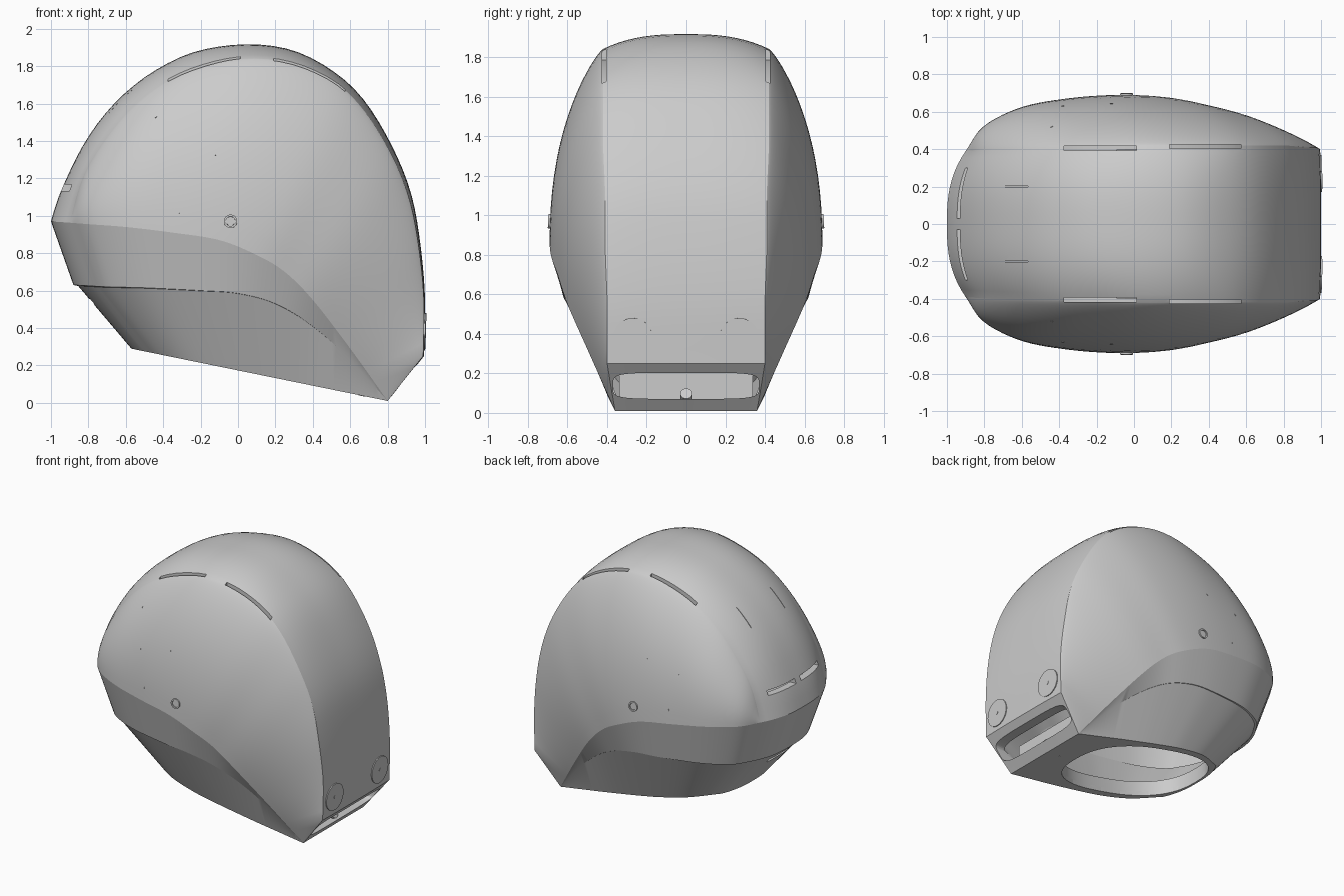
import bpy, bmesh, math
from mathutils import Vector as V

if bpy.data.objects.get("Cube"):
    bpy.data.objects.remove(bpy.data.objects["Cube"])

grey = bpy.data.materials.new("shell_grey")
grey.use_nodes = True
grey.diffuse_color = (0.6, 0.6, 0.6, 1)
grey.node_tree.nodes["Principled BSDF"].inputs["Base Color"].default_value = (0.6, 0.6, 0.6, 1)

N, CH, U, S = 52, 4, 10, 18      # samples along, on the rear chamfer, across the band, up the sides


def curve(pts, n):
    """Smooth curve through the points, resampled evenly by length."""
    p = [V(q) for q in pts]
    p = [2 * p[0] - p[1]] + p + [2 * p[-1] - p[-2]]
    fine = []
    for a, b, c, d in zip(p, p[1:], p[2:], p[3:]):
        for k in range(20):
            t = k / 20
            fine.append(0.5 * (2*b + (c - a)*t + (2*a - 5*b + 4*c - d)*t*t + (3*b - a - 3*c + d)*t**3))
    fine.append(p[-2])
    dist = [0]
    for a, b in zip(fine, fine[1:]):
        dist.append(dist[-1] + (b - a).length)
    out, j = [], 0
    for i in range(n):
        goal = dist[-1] * i / (n - 1)
        while j < len(dist) - 2 and dist[j + 1] < goal:
            j += 1
        out.append(fine[j].lerp(fine[j + 1], (goal - dist[j]) / (dist[j + 1] - dist[j])))
    return out


def extend(path, end):
    return path + [path[-1].lerp(V(end), (i + 1) / CH) for i in range(CH)]


def floor_z(x):
    return 0.01 + (0.8 - x) * 0.204


def mesh_object(name, bm):
    me = bpy.data.meshes.new(name)
    bm.to_mesh(me)
    bm.free()
    me.materials.append(grey)
    ob = bpy.data.objects.new(name, me)
    bpy.context.collection.objects.link(ob)
    return ob


def smooth(ob):
    bpy.ops.object.select_all(action='DESELECT')
    ob.select_set(True)
    bpy.context.view_layer.objects.active = ob
    bpy.ops.object.shade_smooth_by_angle(angle=math.radians(26), keep_sharp_edges=True)


# Guide curves: centre line, shoulder crease, visor top, visor bottom, base
ridge = extend(curve([(-1, 0, .97), (-.965, 0, 1.085), (-.91, 0, 1.215), (-.835, 0, 1.365), (-.735, 0, 1.515),
                      (-.6, 0, 1.66), (-.43, 0, 1.785), (-.22, 0, 1.88), (.05, 0, 1.917), (.3, 0, 1.882),
                      (.52, 0, 1.765), (.68, 0, 1.61), (.825, 0, 1.37), (.925, 0, 1.12), (.975, 0, .85),
                      (1, 0, .556), (.995, 0, .25)], N), (.8, 0, .01))
crease = extend(curve([(-.9, .39, .963), (-.835, .395, 1.19), (-.74, .4, 1.365), (-.59, .405, 1.555),
                       (-.41, .41, 1.7), (-.22, .41, 1.79), (.03, .42, 1.84), (.27, .42, 1.82), (.5, .42, 1.725),
                       (.66, .42, 1.58), (.808, .42, 1.35), (.91, .41, 1.11), (.964, .41, .85), (.994, .4, .55),
                       (.99, .4, .25)], N), (.8, .36, .01))
T = N + CH
visor_top = curve([(-.9, .39, .963), (-.8, .525, .955), (-.6, .625, .94), (-.35, .672, .91), (-.1, .69, .87),
                   (.1, .682, .79), (.25, .65, .7), (.4, .6, .55), (.6, .485, .29), (.8, .36, .01)], T)
visor_low = curve([(-.79, .36, .625), (-.7, .47, .62), (-.5, .565, .615), (-.2, .615, .6), (0, .62, .585),
                   (.2, .59, .53), (.4, .525, .41), (.6, .445, .23), (.8, .36, .01)], T)
base = curve([(x, y, floor_z(x)) for x, y in
              [(-.5, .28), (-.3, .385), (-.1, .42), (.1, .42), (.4, .4), (.6, .38), (.8, .36)]], T)


def across(a, b):
    """Rounded line from the centre plane out to the crease."""
    row = []
    for i in range(U + 1):
        u = i / U
        q = a.lerp(b, u ** 2.7)
        row.append(V((q.x, u * b.y, q.z)))
    return row


def ring(nose, side):
    return across(V(nose), side[0]) + side[1:]


band = [across(a, b) for a, b in zip(ridge, crease)]
sides = []
for k in range(S + 1):
    s = math.sin(k / S * math.pi / 2)
    row = []
    for b, c in zip(visor_top, crease):
        q = b.lerp(c, s)
        q.y = c.y + (b.y - c.y) * max(0, 1 - s ** 2.2) ** 0.85
        row.append(q)
    sides.append(row)
brow = band[0] + visor_top[1:]
rim = ring((-.88, 0, .63), visor_low)
step = []
for i, q in enumerate(rim):
    f = 0.03 * (1 - i / (len(rim) - 1)) ** 2
    step.append(V((q.x * (1 - f), q.y * (1 - f), q.z - f * 0.2)))

# Outer shell, both halves, with sharp visor lines
bm = bmesh.new()
for rows in (band, sides, [brow, rim, step, ring((-.57, 0, floor_z(-.57)), base)]):
    for m in (1, -1):
        g = [[bm.verts.new((q.x, q.y * m, q.z)) for q in r] for r in rows]
        for a, b in zip(g, g[1:]):
            for i in range(len(a) - 1):
                bm.faces.new((a[i], a[i + 1], b[i + 1], b[i]))
bmesh.ops.remove_doubles(bm, verts=bm.verts, dist=0.0008)
bmesh.ops.holes_fill(bm, edges=[e for e in bm.edges if e.is_boundary], sides=0)
bmesh.ops.recalc_face_normals(bm, faces=bm.faces)
for line in (brow, rim):
    keys = {(round(q.x, 4), round(q.y, 4), round(q.z, 4)) for q in line}
    for e in bm.edges:
        if all((round(v.co.x, 4), round(abs(v.co.y), 4), round(v.co.z, 4)) in keys for v in e.verts):
            e.smooth = False

# Reduced inside-out copy as the inner wall
copy = bmesh.ops.duplicate(bm, geom=bm.verts[:] + bm.edges[:] + bm.faces[:])["geom"]
for v in (e for e in copy if isinstance(e, bmesh.types.BMVert)):
    v.co = V((0, 0, .85)) + (v.co - V((0, 0, .85))) * 0.95
bmesh.ops.reverse_faces(bm, faces=[e for e in copy if isinstance(e, bmesh.types.BMFace)])
shell = mesh_object("helmet_shell", bm)


def prism(name, low, high, caps=True):
    bm = bmesh.new()
    a, b = [[bm.verts.new(q) for q in r] for r in (low, high)]
    n = len(a)
    for i in range(n):
        bm.faces.new((a[i], a[(i + 1) % n], b[(i + 1) % n], b[i]))
    if caps:
        bm.faces.new(a[::-1])
        bm.faces.new(b)
    bmesh.ops.recalc_face_normals(bm, faces=bm.faces)
    return mesh_object(name, bm)


def oval(a, b, power, n=56):
    out = []
    for i in range(n):
        t = 2 * math.pi * i / n
        c, s = math.cos(t), math.sin(t)
        out.append((a * math.copysign(abs(c) ** (2 / power), c), b * math.copysign(abs(s) ** (2 / power), s)))
    return out


def box(name, centre, size):
    x, y, z = (d / 2 for d in size)
    c = V(centre)
    corners = [(-x, -y), (x, -y), (x, y), (-x, y)]
    return prism(name, [c + V((p, q, -z)) for p, q in corners], [c + V((p, q, z)) for p, q in corners])


def slit(path, x0, x1, y, width, depth):
    """Thin curved slot following a guide curve between two x positions."""
    pts = [q for q in path if x0 <= q.x <= x1 and q.z > 1]
    line = [V((q.x, y, q.z + depth)) for q in pts] + [V((q.x, y, q.z - depth)) for q in pts[::-1]]
    h = V((0, width / 2, 0))
    return prism("slit_cutter", [q - h for q in line], [q + h for q in line])


# Openings: neck, rear vent, brow slots, chin slot, crown slots
neck = [(x - .01, y) for x, y in oval(.54, .365, 2.5)]
cutters = [prism("neck_cutter", [(x, y, floor_z(x) - .1) for x, y in neck], [(x, y, floor_z(x) + .1) for x, y in neck]),
           prism("vent_cutter", [(.76, y, .137 + z) for y, z in oval(.37, .066, 5)],
                 [(1.2, y, .137 + z) for y, z in oval(.37, .066, 5)]),
           box("chin_cutter", (-.76, 0, .54), (.2, .26, .03))]
fine_ridge, fine_crease = curve(ridge, 300), curve(crease, 300)
for m in (1, -1):
    cutters += [box("brow_cutter", (-.93, m * .165, 1.15), (.2, .27, .035)),
                slit(fine_crease, -.38, .02, m * .405, .022, .05),
                slit(fine_crease, .18, .58, m * .415, .022, .05),
                slit(fine_ridge, -.69, -.56, m * .2, .004, .03)]
for c in cutters:
    c.hide_render = True
    mod = shell.modifiers.new(c.name, 'BOOLEAN')
    mod.operation, mod.solver, mod.object = 'DIFFERENCE', 'EXACT', c
bpy.context.view_layer.update()
bpy.ops.object.select_all(action='DESELECT')
shell.select_set(True)
bpy.context.view_layer.objects.active = shell
bpy.ops.object.convert(target='MESH')
for c in cutters:
    bpy.data.objects.remove(c)
smooth(shell)
bpy.context.view_layer.update()

# Inner collar of the neck opening and back wall of the rear vent
smooth(prism("neck_collar", [(x, y, floor_z(x) + .005) for x, y in neck],
             [(x, y, floor_z(x) + .11) for x, y in neck], caps=False))
box("vent_back_wall", (.74, 0, .15), (.01, .68, .18))


def disc(name, centre, axis, radius, thick, hole=0):
    """Round plate, or a washer when a hole radius is given."""
    turn = V((0, 0, 1)).rotation_difference(V(axis))
    profile = [(hole, -thick / 2), (radius, -thick / 2), (radius, thick / 2), (hole, thick / 2)]
    bm = bmesh.new()
    n = 28
    rings = [[bm.verts.new(V(centre) + turn @ V((r * math.cos(2 * math.pi * i / n), r * math.sin(2 * math.pi * i / n), z)))
              for r, z in profile] for i in range(n)]
    for a, b in zip(rings, rings[1:] + rings[:1]):
        for k in range(4):
            bm.faces.new((a[k], b[k], b[(k + 1) % 4], a[(k + 1) % 4]))
    bmesh.ops.remove_doubles(bm, verts=bm.verts, dist=1e-5)
    bmesh.ops.recalc_face_normals(bm, faces=bm.faces)
    smooth(mesh_object(name, bm))


# Pivot bolts, side pins, rear port covers
for m, side in ((1, "back"), (-1, "front")):
    for k, (x, z, r) in enumerate([(-.04, .97, .036), (-.44, 1.53, .007), (-.12, 1.33, .007),
                                   (-.38, 1.27, .007), (-.32, 1.01, .007)]):
        hit, loc, nor, _ = shell.ray_cast(V((x, m * 2, z)), V((0, -m, 0)))
        if hit and k == 0:
            disc("pivot_ring_" + side, loc, nor, r, .02, r * .7)
            disc("pivot_bolt_" + side, loc, nor, r * .65, .01)
        elif hit:
            disc("side_pin_" + side, loc, nor, r, .006)
    hit, loc, nor, _ = shell.ray_cast(V((2, m * .27, .38)), V((-1, 0, 0)))
    if hit:
        disc("port_cover_" + side, loc + nor * .002, nor, .1, .009)
        disc("port_pin_" + side, loc + nor * .006, nor, .012, .006)

# Cable plug inside the vent and small stud under the rear edge
disc("vent_plug", (.79, 0, .085), (1, 0, .6), .03, .05)
disc("base_stud", (.66, 0, floor_z(.66)), (-.2, 0, -1), .016, .004)
